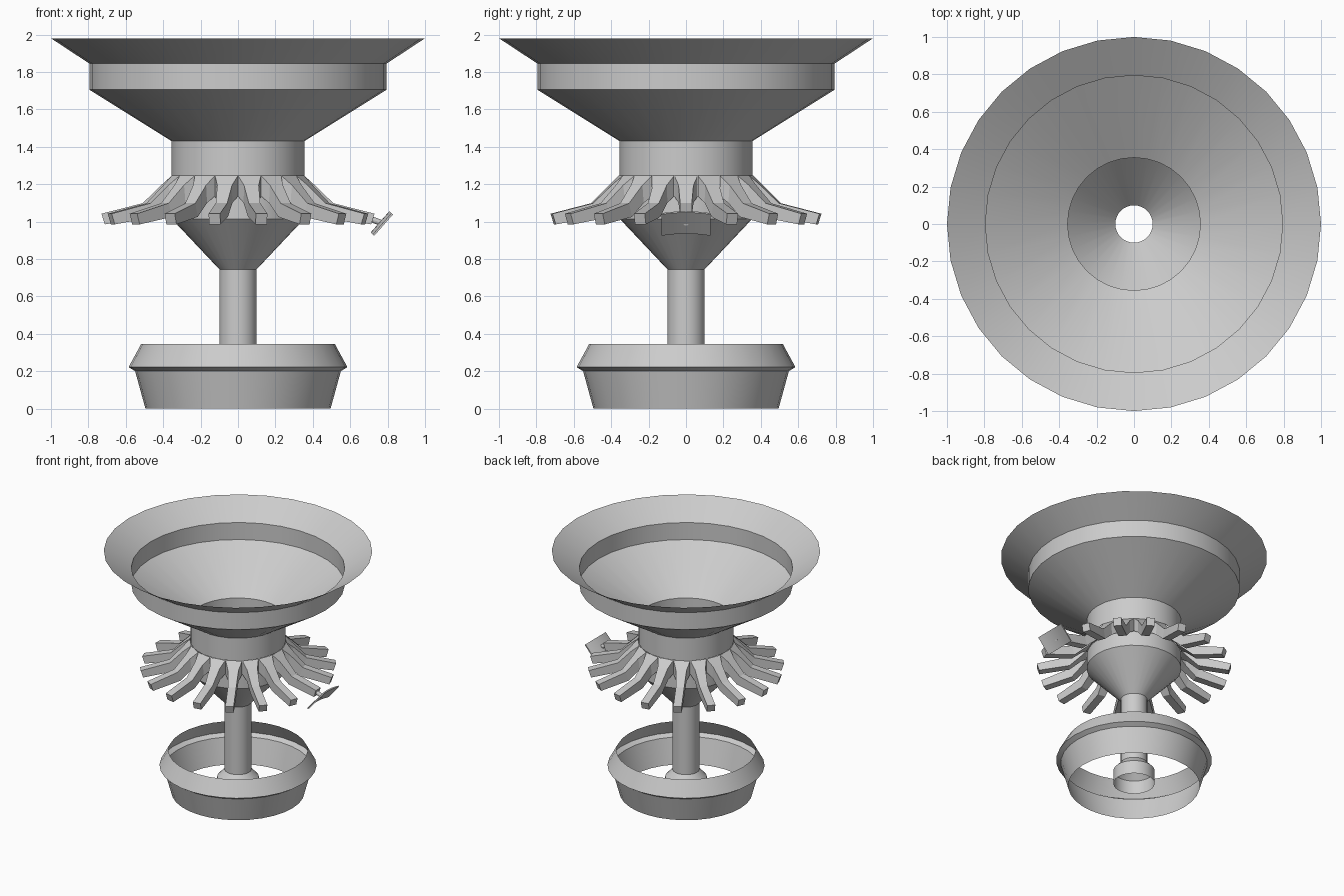
import bpy, bmesh, math
from mathutils import Matrix, Vector

if "Cube" in bpy.data.objects:
    bpy.data.objects.remove(bpy.data.objects["Cube"])

grey = bpy.data.materials.new("plain grey")
grey.diffuse_color = (0.6, 0.6, 0.6, 1)
grey.use_nodes = True
grey.node_tree.nodes["Principled BSDF"].inputs["Base Color"].default_value = grey.diffuse_color


def finish(name, bm, smooth=True, recalc=False):
    if recalc:
        bmesh.ops.recalc_face_normals(bm, faces=bm.faces)
    me = bpy.data.meshes.new(name)
    bm.to_mesh(me)
    bm.free()
    me.materials.append(grey)
    ob = bpy.data.objects.new(name, me)
    bpy.context.collection.objects.link(ob)
    if smooth:
        bpy.ops.object.select_all(action='DESELECT')
        ob.select_set(True)
        bpy.context.view_layer.objects.active = ob
        bpy.ops.object.shade_smooth_by_angle(angle=math.radians(20))
    return ob


def lathe(name, profile, n=32):
    """Open shell of revolution; profile runs bottom to top as (radius, z)."""
    bm = bmesh.new()
    rings = [[bm.verts.new((r * math.cos(2 * math.pi * i / n),
                            r * math.sin(2 * math.pi * i / n), z))
              for i in range(n)] for r, z in profile]
    for a, b in zip(rings, rings[1:]):
        for i in range(n):
            j = (i + 1) % n
            bm.faces.new((a[i], a[j], b[j], b[i]))
    return finish(name, bm)


# Thin-walled turned parts
lathe("upper_funnel", [(0.355, 1.245), (0.355, 1.43), (0.795, 1.705),
                       (0.795, 1.845), (1.0, 1.98)])
lathe("lower_funnel_and_stem", [(0.155, 0.02), (0.155, 0.13), (0.1, 0.19),
                                (0.1, 0.745), (0.355, 1.015), (0.355, 1.135)])
lathe("base_ring", [(0.495, 0.0), (0.55, 0.2), (0.585, 0.222), (0.518, 0.345)])

# Eighteen bent arms: stations of (radius, top z, bottom z, half width)
stations = [(0.355, 1.245, 1.135, 0.062), (0.41, 1.195, 1.10, 0.04),
            (0.51, 1.098, 1.025, 0.031), (0.73, 1.042, 0.985, 0.031)]
bm = bmesh.new()
for k in range(18):
    rot = Matrix.Rotation(math.radians(20 * k), 4, 'Z')
    loops = []
    for i, (r, zt, zb, w) in enumerate(stations):
        rb = r - (0, 0.01, 0.025, 0.018)[i]
        loops.append([bm.verts.new(rot @ Vector(p)) for p in
                      ((r, -w, zt), (r, w, zt), (rb, w, zb), (rb, -w, zb))])
    for a, b in zip(loops, loops[1:]):
        for i in range(4):
            j = (i + 1) % 4
            bm.faces.new((a[i], a[j], b[j], b[i]))
    bm.faces.new(loops[0])
    bm.faces.new(loops[-1][::-1])
finish("radial_arms", bm, smooth=False, recalc=True)

# Curved plate hanging off the arm on +x, tilted outward and down
up = Vector((0.66, 0, 0.75))
out = Vector((0.75, 0, -0.66))
centre = Vector((0.765, 0, 0.993))
bm = bmesh.new()
cols = []
for i in range(9):
    t = i / 4 - 1
    cols.append([bm.verts.new(centre + Vector((0, 0.132 * t, 0)) + up * u
                              + out * (0.016 * t * t + d - 0.008))
                 for u, d in ((-0.076, 0), (0.076, 0), (0.076, 0.01), (-0.076, 0.01))])
for a, b in zip(cols, cols[1:]):
    for i in range(4):
        j = (i + 1) % 4
        bm.faces.new((a[i], a[j], b[j], b[i]))
bm.faces.new(cols[0])
bm.faces.new(cols[-1][::-1])
finish("curved_plate", bm, recalc=True)

# Small peg joining arm tip and plate
a, b = Vector((0.715, 0, 1.012)), Vector((0.765, 0, 0.993))
bm = bmesh.new()
bmesh.ops.create_cone(bm, cap_ends=True, segments=12, radius1=0.016, radius2=0.016,
                      depth=(b - a).length,
                      matrix=Matrix.Translation((a + b) / 2)
                      @ (b - a).to_track_quat('Z', 'Y').to_matrix().to_4x4())
finish("plate_peg", bm)
